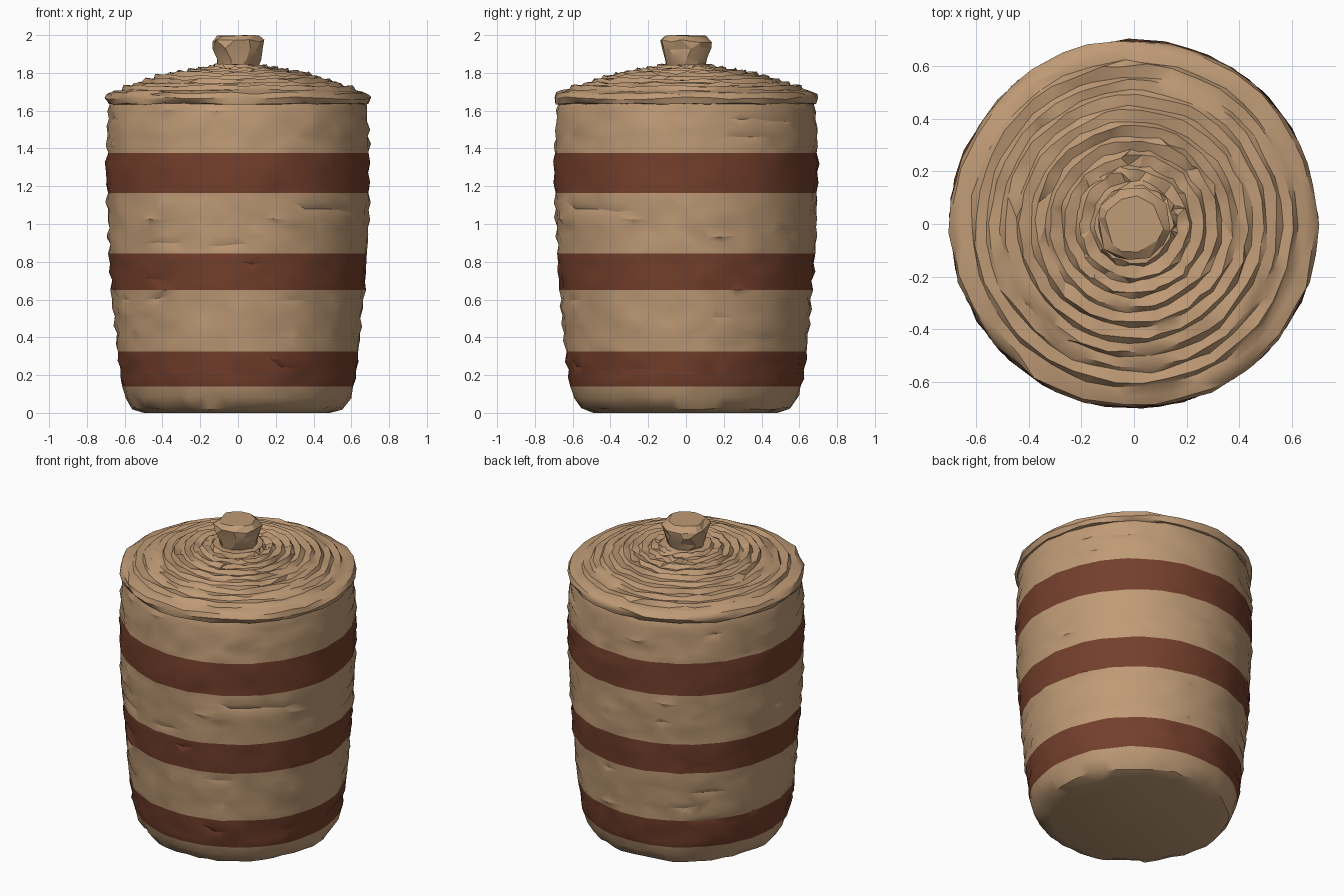
import bpy, bmesh, math, random

if "Cube" in bpy.data.objects:
    bpy.data.objects.remove(bpy.data.objects["Cube"])

random.seed(7)


def material(name, rgb):
    m = bpy.data.materials.new(name)
    m.diffuse_color = (*rgb, 1)
    m.use_nodes = True
    m.node_tree.nodes["Principled BSDF"].inputs["Base Color"].default_value = m.diffuse_color
    return m


tan = material("straw tan", (0.52, 0.325, 0.18))
brown = material("red brown", (0.175, 0.05, 0.025))
BANDS = [(0.14, 0.325), (0.65, 0.845), (1.165, 1.375)]


def interp(profile, z):
    for (r0, z0), (r1, z1) in zip(profile, profile[1:]):
        if z <= z1:
            return r0 + (r1 - r0) * (z - z0) / (z1 - z0)
    return profile[-1][0]


def lathe(name, rings, sides, angle):
    """Spin rings of (radius, z, radius jitter, z jitter) and cap both ends."""
    bm = bmesh.new()
    loops = []
    for i, (r, z, jr, jz) in enumerate(rings):
        loop = []
        for k in range(sides):
            a = 2 * math.pi * (k + 0.35 * random.uniform(-1, 1) * (jr > 0)) / sides
            rr = r + random.uniform(-jr, jr)
            loop.append(bm.verts.new((rr * math.cos(a), rr * math.sin(a),
                                      z + random.uniform(-jz, jz))))
        loops.append(loop)
    for lo, hi in zip(loops, loops[1:]):
        for k in range(sides):
            n = (k + 1) % sides
            bm.faces.new((lo[k], lo[n], hi[n], hi[k]))
    bm.faces.new(loops[0][::-1])
    bm.faces.new(loops[-1])
    # painted bands by height
    for f in bm.faces:
        z = f.calc_center_median().z
        f.material_index = int(any(a < z < b for a, b in BANDS))
    bmesh.ops.triangulate(bm, faces=[f for f in bm.faces if len(f.verts) == 4])
    me = bpy.data.meshes.new(name)
    bm.to_mesh(me)
    bm.free()
    me.materials.append(tan)
    me.materials.append(brown)
    me.shade_smooth()
    me.set_sharp_from_angle(angle=math.radians(angle))
    ob = bpy.data.objects.new(name, me)
    bpy.context.collection.objects.link(ob)
    return ob


# basket body: coiled rows, level only at the band edges
wall = [(0.56, 0.03), (0.595, 0.09), (0.615, 0.14), (0.638, 0.3), (0.66, 0.55),
        (0.68, 0.8), (0.692, 1.05), (0.698, 1.3), (0.692, 1.5), (0.68, 1.64)]
marks = [0.03] + [z for b in BANDS for z in b] + [1.64]
rings = [(0.49, 0.0, 0.01, 0.0), (0.555, 0.025, 0.008, 0.008)]
row = 0
for a, b in zip(marks, marks[1:]):
    n = max(2, round((b - a) / 0.048))
    for i in range(1, n + 1):
        z = a + (b - a) * i / n
        row += 1
        bump = 0.004 if row % 2 else -0.004
        rings.append((interp(wall, z) + bump, z, 0.006, 0 if i == n else 0.011))
lathe("basket_body", rings, 44, 32)

# lid: overhanging rim, then stepped coils rising to the centre
rings = [(0.66, 1.632, 0.004, 0.004), (0.688, 1.637, 0.006, 0.006),
         (0.702, 1.665, 0.006, 0.008), (0.692, 1.692, 0.008, 0.007),
         (0.655, 1.705, 0.008, 0.006)]
dome = [(0.655, 1.705), (0.55, 1.738), (0.40, 1.787), (0.20, 1.822), (0.12, 1.838)]
coils = 9
for i in range(1, coils + 1):
    r = 0.655 - 0.515 * i / coils
    for (r0, z0), (r1, z1) in zip(dome, dome[1:]):
        if r1 <= r <= r0:
            z = z0 + (z1 - z0) * (r0 - r) / (r0 - r1)
    rings.append((r + 0.024, z - 0.013, 0.007, 0.008))
    rings.append((r + 0.008, z + 0.008, 0.007, 0.008))
lathe("lid", rings, 38, 32)

# knob: rough faceted handle
lathe("lid_knob", [(0.13, 1.81, 0.005, 0.0), (0.108, 1.84, 0.005, 0.004),
                   (0.118, 1.88, 0.008, 0.01), (0.14, 1.93, 0.007, 0.01),
                   (0.143, 1.968, 0.007, 0.008), (0.112, 1.997, 0.008, 0.003)], 10, 25)
